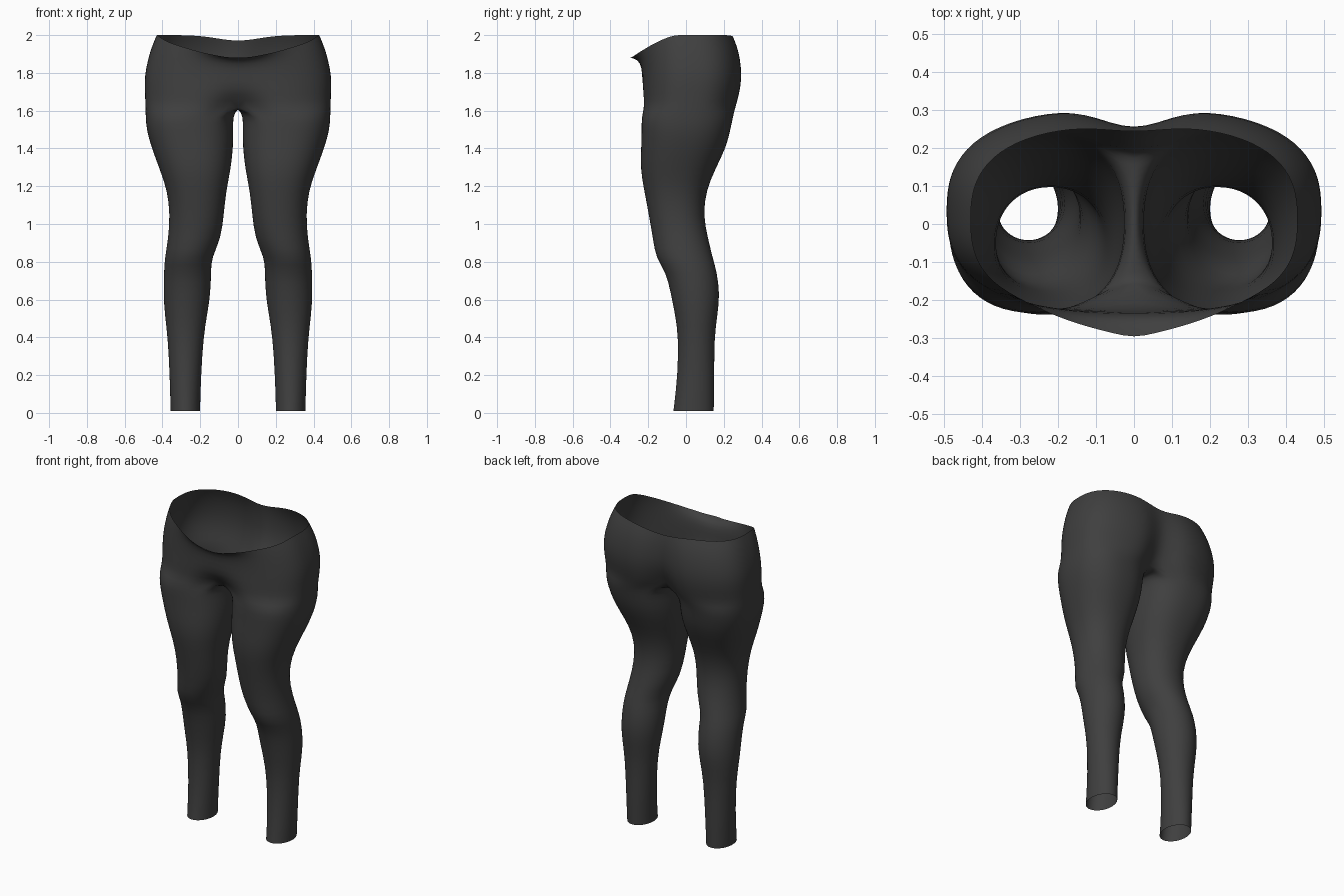
import bpy, bmesh
from math import sin, cos, radians, exp

if "Cube" in bpy.data.objects:
    bpy.data.objects.remove(bpy.data.objects["Cube"], do_unlink=True)

OUTER = 25   # points from front centre round the hip to back centre
INNER = 9    # points on the inside of the thigh
HALF = 126   # half angle covered by the outer arc on a leg

# Leg sections: height, inner x, outer x, front y, back y
LEG = [
    (0.01, 0.20, 0.357, -0.067, 0.147), (0.05, 0.20, 0.358, -0.062, 0.148),
    (0.20, 0.195, 0.362, -0.045, 0.15), (0.40, 0.183, 0.372, -0.04, 0.15),
    (0.52, 0.163, 0.388, -0.058, 0.167), (0.63, 0.145, 0.395, -0.08, 0.18),
    (0.75, 0.142, 0.392, -0.108, 0.163), (0.82, 0.14, 0.388, -0.16, 0.142),
    (0.92, 0.09, 0.37, -0.175, 0.118), (1.05, 0.075, 0.36, -0.197, 0.09),
    (1.18, 0.062, 0.375, -0.222, 0.108), (1.29, 0.038, 0.415, -0.242, 0.155),
    (1.41, 0.025, 0.46, -0.237, 0.215), (1.50, 0.025, 0.485, -0.235, 0.235),
    (1.57, 0.027, 0.489, -0.235, 0.25),
]
# Hip sections: height, half width, front y, back y, front dent, back dent, front droop
HIP = [
    (1.62, 0.49, -0.236, 0.275, 0.10, 0.10, 0.0),
    (1.69, 0.492, -0.236, 0.295, 0.02, 0.08, 0.01),
    (1.78, 0.496, -0.232, 0.308, 0.0, 0.06, 0.04),
    (1.88, 0.475, -0.233, 0.298, 0.0, 0.045, 0.075),
    (1.95, 0.452, -0.235, 0.28, -0.02, 0.03, 0.10),
    (2.00, 0.43, -0.235, 0.258, -0.065, 0.015, 0.12),
]


def oval(angle, n):
    """Unit rounded-square point in the given direction."""
    c, s = cos(angle), sin(angle)
    k = (abs(c) ** n + abs(s) ** n) ** (1 / n)
    return c / k, s / k


def leg_ring(z, x0, x1, y0, y1):
    angles = [-HALF + 2 * HALF * i / (OUTER - 1) for i in range(OUTER)]
    gap = (360 - 2 * HALF) / (INNER + 1)
    angles += [HALF + gap * (i + 1) for i in range(INNER)]
    n = 2.0 + 0.6 * max(0, z - 0.8)
    pts = []
    for a in angles:
        c, s = oval(radians(a), n)
        pts.append(((x0 + x1) / 2 + c * (x1 - x0) / 2,
                    (y0 + y1) / 2 + s * (y1 - y0) / 2, z))
    return pts


def hip_ring(z, width, y0, y1, dent_front, dent_back, droop):
    pts = []
    for i in range(OUTER):
        c, s = oval(radians(-90 + 180 * i / (OUTER - 1)), 2.7)
        x = 0 if i in (0, OUTER - 1) else width * c
        y = (y0 + y1) / 2 + s * (y1 - y0) / 2
        if s < 0:
            # Waist front comes to a soft point, crotch front is hollow
            y += dent_front * (max(0, 1 - x / 0.3) if dent_front < 0
                               else exp(-(x / 0.11) ** 2))
        else:
            y -= dent_back * exp(-(x / 0.1) ** 2)
        low = min(1, max(0, (-0.05 - y) / 0.24)) ** 1.4
        dip = 0.25 * droop * exp(-(x / 0.15) ** 2) if s > 0 else 0
        pts.append((x, y, z - droop * low - dip))
    return pts


# Leggings: one half lofted from hem to waist, then mirrored
bm = bmesh.new()
rings = [[bm.verts.new(p) for p in leg_ring(*row)] for row in LEG]
hips = [[bm.verts.new(p) for p in hip_ring(*row)] for row in HIP]

# Crotch seam joins the inner thigh points on the centre line
first, last = hips[0][0].co, hips[0][-1].co
seam = [bm.verts.new(last.lerp(first, (i + 1) / (INNER + 1))) for i in range(INNER)]
rings.append(hips[0] + seam)

for low, high in zip(rings, rings[1:]):
    for i in range(len(low)):
        j = (i + 1) % len(low)
        bm.faces.new((low[i], low[j], high[j], high[i]))
for low, high in zip(hips, hips[1:]):
    for i in range(OUTER - 1):
        bm.faces.new((low[i], low[i + 1], high[i + 1], high[i]))
for face in bm.faces:
    face.smooth = True

mesh = bpy.data.meshes.new("leggings")
bm.to_mesh(mesh)
bm.free()
leggings = bpy.data.objects.new("leggings", mesh)
bpy.context.collection.objects.link(leggings)

mirror = leggings.modifiers.new("mirror", "MIRROR")
mirror.use_clip = True
mirror.merge_threshold = 0.001
smooth = leggings.modifiers.new("smooth", "SUBSURF")
smooth.levels = smooth.render_levels = 1

# Charcoal fabric
fabric = bpy.data.materials.new("charcoal fabric")
fabric.use_nodes = True
colour = (0.05, 0.05, 0.05, 1)
fabric.diffuse_color = colour
fabric.node_tree.nodes["Principled BSDF"].inputs["Base Color"].default_value = colour
mesh.materials.append(fabric)
